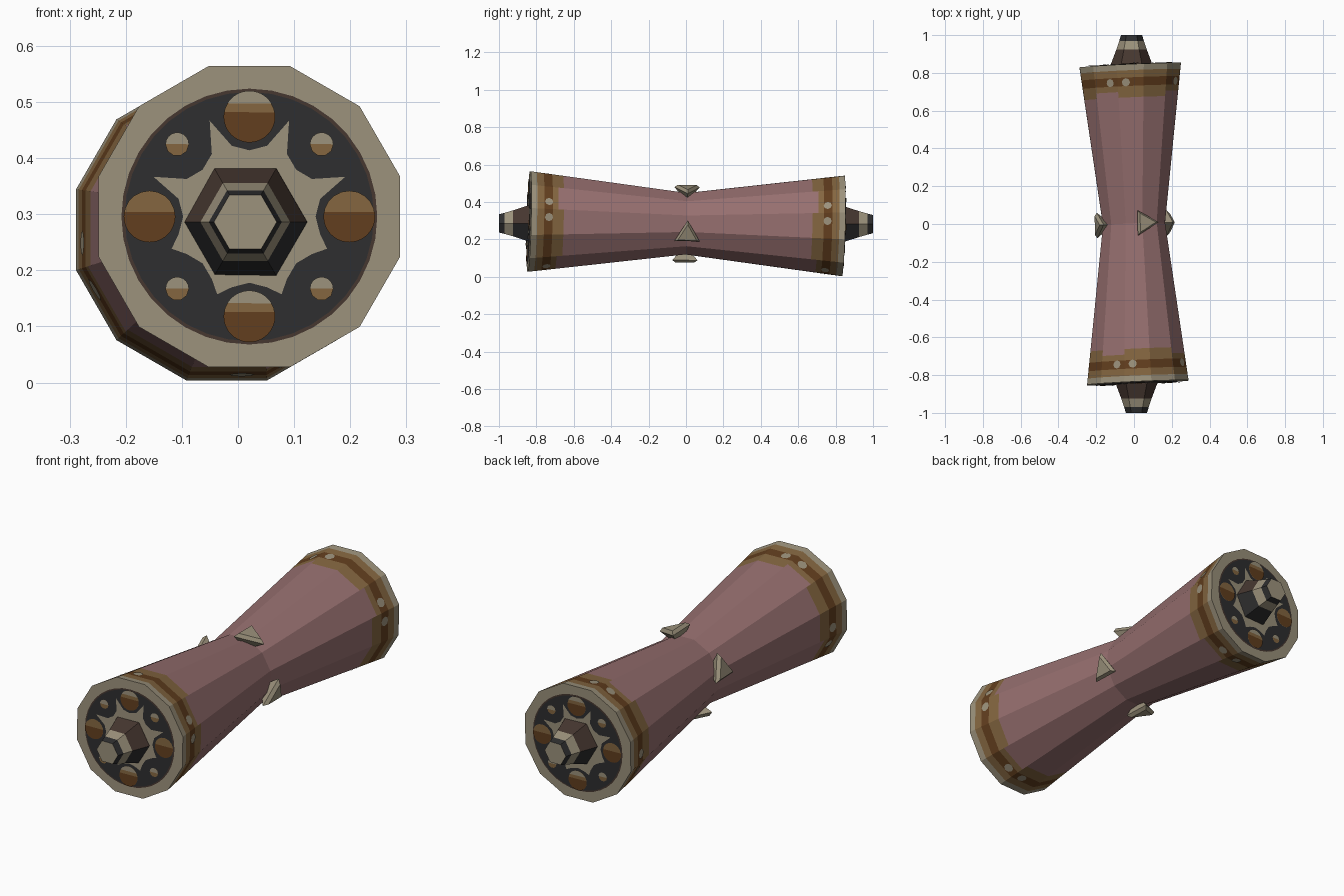
import bpy
import bmesh
from math import sin, cos, pi, radians, sqrt
from mathutils import Matrix, Vector

cube = bpy.data.objects.get("Cube")
if cube:
    bpy.data.objects.remove(cube)


def material(name, r, g, b):
    def lin(c):
        return ((c / 255 + 0.055) / 1.055) ** 2.4
    colour = (lin(r), lin(g), lin(b), 1)
    m = bpy.data.materials.new(name)
    m.use_nodes = True
    m.diffuse_color = colour
    node = next(n for n in m.node_tree.nodes if n.type == 'BSDF_PRINCIPLED')
    node.inputs["Base Color"].default_value = colour
    node.inputs["Roughness"].default_value = 0.9
    return m


MATS = [material("dusty pink", 150, 111, 111), material("bone", 156, 146, 124),
        material("charcoal", 46, 46, 47), material("brown", 98, 62, 30),
        material("ochre", 132, 102, 64), material("dark brown", 70, 55, 48)]
PINK, BONE, CHARCOAL, BROWN, OCHRE, DARK = range(len(MATS))

# The barrel axis leans slightly and its ends are cut a little askew
LEAN = Matrix(((1, -0.024, 0, 0), (0.045, 1, 0.025, 0),
               (0, -0.014, 1, 0.284), (0, 0, 0, 1)))
END, R_END, R_WAIST = 0.84, 0.278, 0.17
SLOPE = (R_END - R_WAIST) / END


def finish(name, bm, matrix=LEAN):
    mesh = bpy.data.meshes.new(name)
    bm.to_mesh(mesh)
    bm.free()
    mesh.transform(matrix)
    for m in MATS:
        mesh.materials.append(m)
    obj = bpy.data.objects.new(name, mesh)
    bpy.context.collection.objects.link(obj)
    return obj


def loft(bm, rings, paint):
    """Skin rings of points and cap both ends; paint(ring, side) gives the colour."""
    loops = [[bm.verts.new(p) for p in ring] for ring in rings]
    n = len(loops[0])
    for i in range(len(loops) - 1):
        for k in range(n):
            a, b = loops[i], loops[i + 1]
            f = bm.faces.new((a[k], a[(k + 1) % n], b[(k + 1) % n], b[k]))
            f.material_index = paint(i, k)
    for i in (0, -1):
        bm.faces.new(loops[i]).material_index = paint(i, None)
    bmesh.ops.recalc_face_normals(bm, faces=bm.faces[:])


def plate(bm, points, normal, colour):
    f = bm.faces.new([bm.verts.new(p) for p in points])
    f.normal_update()
    if f.normal.dot(Vector(normal)) < 0:
        f.normal_flip()
    f.material_index = colour


def ring(radius, y, n, turn=0.0):
    return [Vector((radius * cos(turn + 2 * pi * k / n), y,
                    radius * sin(turn + 2 * pi * k / n))) for k in range(n)]


# Twelve-sided barrel with painted bands; two sides in three have a wider band
half = [(0.84, BONE), (0.808, OCHRE), (0.77, BROWN), (0.725, OCHRE),
        (0.695, None), (0.665, PINK)]
stops = [-y for y, c in half] + [0] + [y for y, c in reversed(half)]
bands = [c for y, c in half] + [c for y, c in reversed(half)]


def barrel_paint(i, k):
    if k is None:
        return BONE
    if bands[i] is None:
        return PINK if k % 3 == 1 else OCHRE
    return bands[i]


bm = bmesh.new()
loft(bm, [ring(R_WAIST + SLOPE * abs(y), y, 12, radians(-15)) for y in stops], barrel_paint)
finish("barrel", bm)

# Paired pale studs around both bands
bm = bmesh.new()
for s in (-1, 1):
    for k in range(4):
        for step, shift in ((0, 0.025), (30, -0.025)):
            a = radians(90 * k + step)
            out, side = Vector((cos(a), 0, sin(a))), Vector((-sin(a), 0, cos(a)))
            along = (out * SLOPE * cos(pi / 12) + Vector((0, s, 0))).normalized()
            normal = (out - Vector((0, s * SLOPE, 0))).normalized()
            centre = (out * (R_WAIST + SLOPE * 0.745) * cos(pi / 12)
                      + Vector((0, s * 0.745, 0)) + side * shift + normal * 0.003)
            plate(bm, [centre + (side * cos(t) + along * sin(t)) * 0.022
                       for t in (pi * j / 4 for j in range(8))], normal, BONE)
finish("band_studs", bm)

# Painted end faces
for s, label in ((-1, "front"), (1, "back")):
    bm = bmesh.new()

    def disc(x, z, radius, layer, colour, start=0, sweep=2 * pi, n=20):
        pts = [(x + radius * cos(start + sweep * j / n), s * (END + layer * 0.0015),
                z + radius * sin(start + sweep * j / n)) for j in range(n)]
        plate(bm, pts, (0, s, 0), colour)

    disc(0, 0, 0.228, 1, DARK, n=36)
    disc(0, 0, 0.222, 2, CHARCOAL, n=36)
    # Eight-pointed pale star, shorter below
    star = []
    for k in range(8):
        for offset, r in ((0, 0.118), (14, 0.13), (22.5, 0.185), (31, 0.13)):
            a = radians(45 * k + offset)
            if r > 0.15 and k > 3:
                r = 0.15
            star.append((r * cos(a), s * (END + 0.0045), r * sin(a)))
    plate(bm, star, (0, s, 0), BONE)
    # Large beads at the quarters, small ones between
    for k in range(4):
        a = k * pi / 2
        x, z = 0.178 * cos(a), 0.178 * sin(a)
        disc(x, z, 0.046, 4, OCHRE)
        disc(x, z, 0.046, 5, BROWN, radians(170), radians(210))
        if k % 2:
            disc(x, z, 0.046, 5, BONE, radians(30), radians(125))
        a += pi / 4
        x, z = 0.182 * cos(a), 0.182 * sin(a)
        disc(x, z, 0.021, 4, OCHRE, n=10)
        disc(x, z, 0.021, 5, BONE, 0, pi * 1.1, 10)
    finish(label + "_painted_face", bm)

    # Six-sided stepped hub
    profile = [(0.112, 0.82), (0.11, 0.845), (0.08, 0.925), (0.065, 0.97), (0.056, 1.0)]

    def hub_paint(i, k):
        if k is None:
            return BONE
        if i < 2:
            return DARK if k < 3 else CHARCOAL
        return BONE if i == 2 else CHARCOAL

    bm = bmesh.new()
    loft(bm, [ring(r, s * y, 6) for r, y in profile], hub_paint)
    finish(label + "_hub", bm, Matrix.Translation((-0.013 * s, 0, 0.284 - 0.002 * s)))

# Triangular studs around the waist, pointing around the barrel
for name, angle, way in (("left_stud", -17, 1), ("top_stud", 73, -1),
                         ("right_stud", 163, -1), ("bottom_stud", 253, -1)):
    a = radians(angle)
    out, side = Vector((cos(a), 0, sin(a))), Vector((-sin(a), 0, cos(a))) * way
    rings = []
    for height, size in ((0.13, 0.008), (0.192, 0.078), (0.208, 0.058)):
        rings.append([out * height + side * size * cos(t) + Vector((0, size * sin(t), 0))
                      for t in (0, 2 * pi / 3, 4 * pi / 3)])
    bm = bmesh.new()
    loft(bm, rings, lambda i, k: BONE)
    finish(name, bm)
